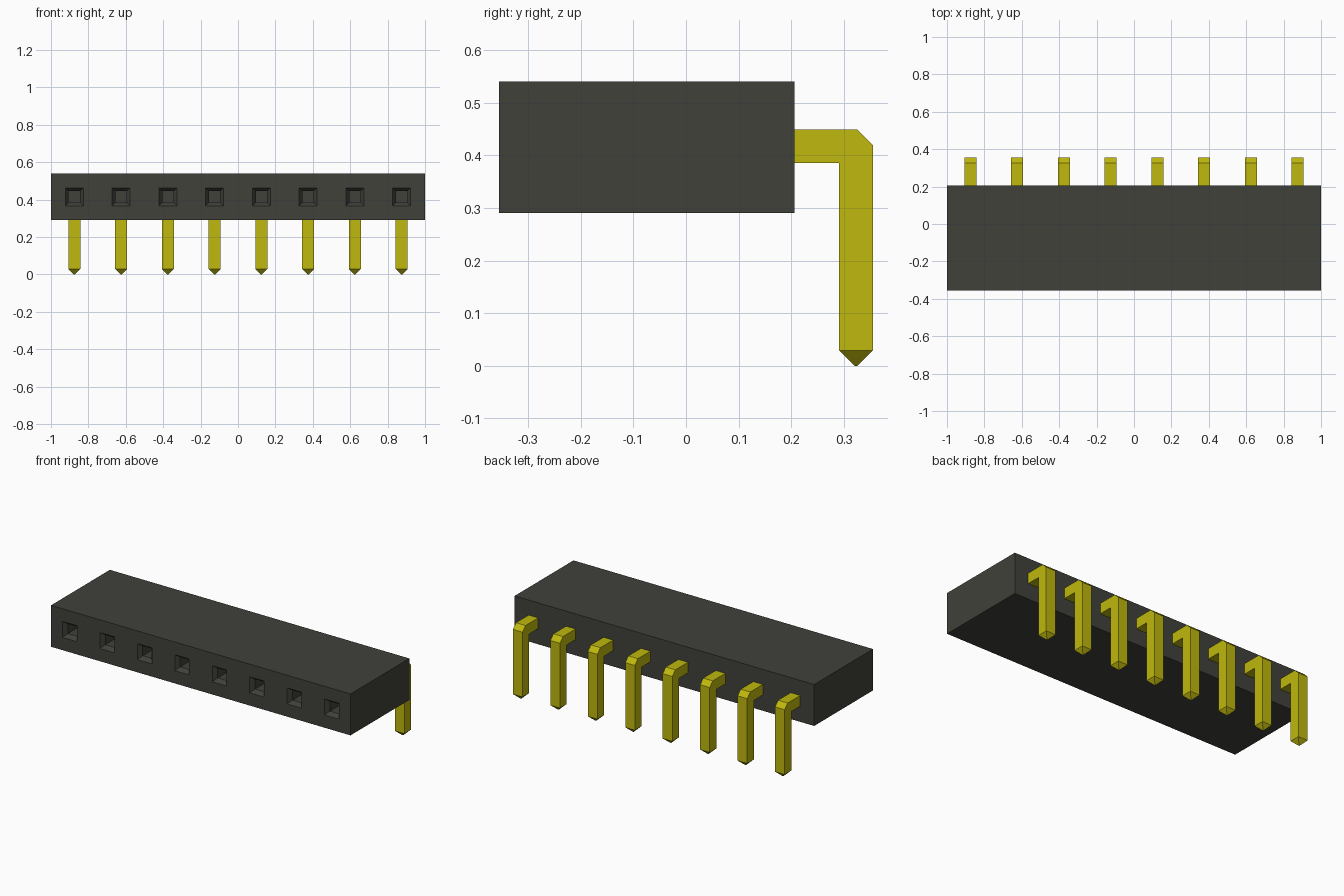
import bpy
import bmesh
from mathutils import Matrix, Vector

cube = bpy.data.objects.get("Cube")
if cube:
    bpy.data.objects.remove(cube, do_unlink=True)


def material(name, rgb):
    m = bpy.data.materials.new(name)
    m.use_nodes = True
    m.diffuse_color = (*rgb, 1)
    m.node_tree.nodes["Principled BSDF"].inputs["Base Color"].default_value = (*rgb, 1)
    return m


def make_object(name, bm, mat):
    bmesh.ops.recalc_face_normals(bm, faces=bm.faces)
    mesh = bpy.data.meshes.new(name)
    bm.to_mesh(mesh)
    bm.free()
    mesh.materials.append(mat)
    ob = bpy.data.objects.new(name, mesh)
    bpy.context.collection.objects.link(ob)
    return ob


plastic = material("charcoal plastic", (0.052, 0.052, 0.043))
metal = material("yellow metal", (0.52, 0.48, 0.004))

COUNT, PITCH = 8, 0.25
Y0, Y1, Z0, Z1 = -0.355, 0.206, 0.29, 0.54

# Housing: a block divided into one square cell per socket
bm = bmesh.new()
size = Vector((2, Y1 - Y0, Z1 - Z0))
centre = Vector((0, (Y0 + Y1) / 2, (Z0 + Z1) / 2))
bmesh.ops.create_cube(bm, size=1, matrix=Matrix.Translation(centre) @ Matrix.Diagonal((*size, 1)))
for i in range(1, COUNT):
    bmesh.ops.bisect_plane(bm, geom=bm.verts[:] + bm.edges[:] + bm.faces[:],
                           plane_co=(-1 + i * PITCH, 0, 0), plane_no=(1, 0, 0))
bm.normal_update()

# Sockets: square mouth, sloped lead-in, straight hole
front = [f for f in bm.faces if f.normal.y < -0.9]
for thickness, depth in ((0.077, 0), (0.018, -0.025), (0, -0.3)):
    bmesh.ops.inset_individual(bm, faces=front, thickness=thickness, depth=depth,
                               use_even_offset=True)
    bm.normal_update()
make_object("housing", bm, plastic)

# Bent pins: an L-shaped side profile extruded across, with a pointed tip
W = 0.032
YA, YB, ZA, ZB, TIP = 0.291, 0.355, 0.385, 0.449, 0.029
profile = [(Y1 - 0.02, ZA), (YA, ZA), (YA, TIP), (YB, TIP),
           (YB, ZB - 0.029), (YB - 0.029, ZB), (Y1 - 0.02, ZB)]
for i in range(COUNT):
    x = -1 + PITCH * (i + 0.5)
    bm = bmesh.new()
    side = bm.faces.new([bm.verts.new((x - W, y, z)) for y, z in profile])
    ext = bmesh.ops.extrude_face_region(bm, geom=[side])
    bmesh.ops.translate(bm, vec=(2 * W, 0, 0),
                        verts=[v for v in ext["geom"] if isinstance(v, bmesh.types.BMVert)])
    bmesh.ops.recalc_face_normals(bm, faces=bm.faces)
    end = [f for f in bm.faces if all(abs(v.co.z - TIP) < 1e-5 for v in f.verts)]
    bmesh.ops.inset_individual(bm, faces=end, thickness=0.029, depth=TIP, use_even_offset=True)
    make_object(f"pin_{i + 1}", bm, metal)
